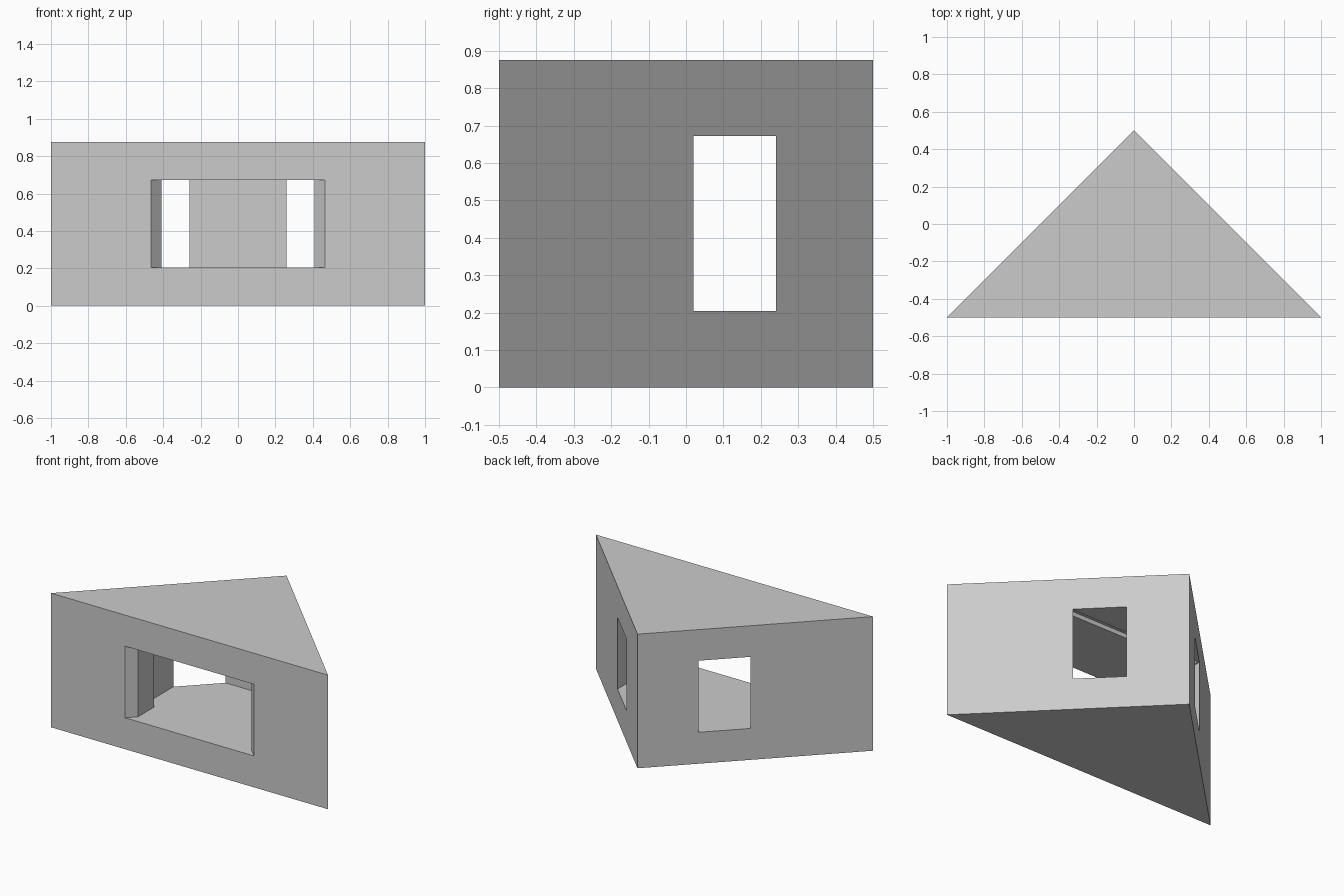
import bpy, bmesh

cube = bpy.data.objects.get("Cube")
if cube:
    bpy.data.objects.remove(cube, do_unlink=True)

grey = bpy.data.materials.new("plain grey")
grey.use_nodes = True
colour = (0.6, 0.6, 0.6, 1)
grey.diffuse_color = colour
grey.node_tree.nodes["Principled BSDF"].inputs["Base Color"].default_value = colour


def prism(name, outline, bottom, top):
    """Extrude a counter-clockwise plan outline between two heights."""
    bm = bmesh.new()
    base = bm.faces.new([bm.verts.new((x, y, bottom)) for x, y in outline])
    rise = bmesh.ops.extrude_face_region(bm, geom=[base])["geom"]
    bmesh.ops.translate(bm, vec=(0, 0, top - bottom),
                        verts=[v for v in rise if isinstance(v, bmesh.types.BMVert)])
    bmesh.ops.recalc_face_normals(bm, faces=bm.faces)
    mesh = bpy.data.meshes.new(name)
    bm.to_mesh(mesh)
    bm.free()
    mesh.materials.append(grey)
    obj = bpy.data.objects.new(name, mesh)
    bpy.context.collection.objects.link(obj)
    return obj


def cut(body, cutter):
    cutter.hide_render = True
    mod = body.modifiers.new("opening", 'BOOLEAN')
    mod.operation = 'DIFFERENCE'
    mod.solver = 'EXACT'
    mod.object = cutter
    bpy.context.view_layer.objects.active = body
    bpy.ops.object.modifier_apply(modifier=mod.name)
    bpy.data.objects.remove(cutter, do_unlink=True)


# Triangular body
body = prism("wedge_body", [(-1, -0.5), (1, -0.5), (0, 0.5)], 0, 0.875)

# Passage: front opening with slanted jambs, side pockets, and two side openings
half = [(0.465, -0.6), (0.465, -0.5), (0.41, -0.445), (0.41, -0.28),
        (0.48, -0.28), (0.48, 0.02), (0.6, 0.02), (0.6, 0.24)]
plan = half + [(-x, y) for x, y in reversed(half)]
cut(body, prism("passage_cutter", plan, 0.205, 0.672))

# Shallow slot across the passage ceiling
slot = [(-0.47, -0.04), (0.47, -0.04), (0.47, 0.015), (-0.47, 0.015)]
cut(body, prism("ceiling_slot_cutter", slot, 0.6, 0.70))
